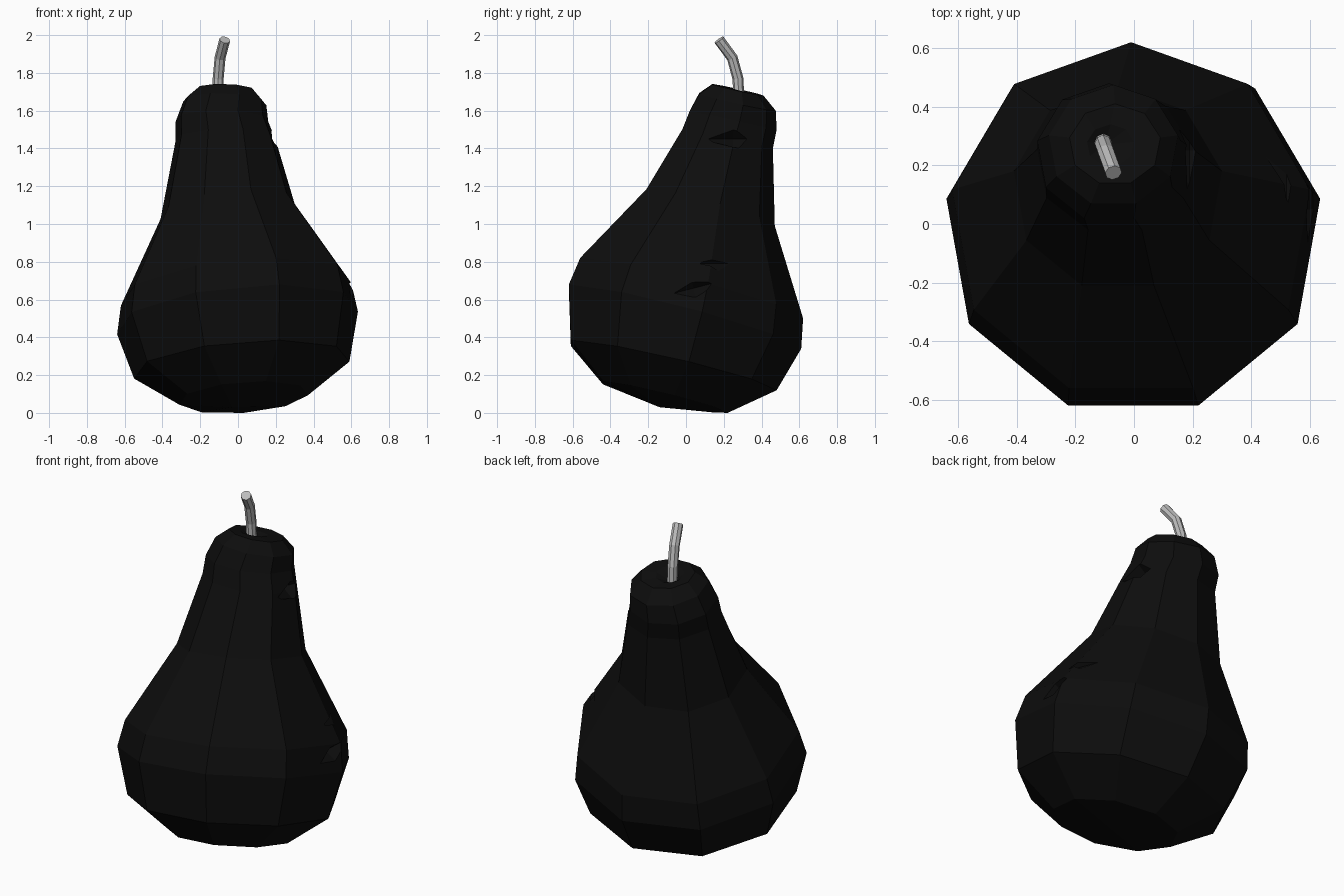
import bpy, bmesh
from math import cos, sin, pi
from mathutils import Vector, Euler

if "Cube" in bpy.data.objects:
    bpy.data.objects.remove(bpy.data.objects["Cube"])


def material(name, value):
    m = bpy.data.materials.new(name)
    m.use_nodes = True
    m.diffuse_color = (value, value, value, 1)
    m.node_tree.nodes["Principled BSDF"].inputs["Base Color"].default_value = (value, value, value, 1)
    return m


def make_object(name, bm, mat):
    bmesh.ops.recalc_face_normals(bm, faces=bm.faces)
    mesh = bpy.data.meshes.new(name)
    bm.to_mesh(mesh)
    bm.free()
    mesh.materials.append(mat)
    ob = bpy.data.objects.new(name, mesh)
    bpy.context.collection.objects.link(ob)
    return ob


def loft(name, rings, mat, start=None, end=None):
    """Skin rings of points; close each end with a pole point or a flat cap."""
    bm = bmesh.new()
    loops = [[bm.verts.new(p) for p in ring] for ring in rings]
    n = len(loops[0])
    for a, b in zip(loops, loops[1:]):
        for i in range(n):
            j = (i + 1) % n
            bm.faces.new((a[i], a[j], b[j], b[i]))
    for loop, pole in ((loops[0], start), (loops[-1], end)):
        if pole:
            tip = bm.verts.new(pole)
            for i in range(n):
                bm.faces.new((loop[i], loop[(i + 1) % n], tip))
        else:
            bm.faces.new(loop)
    return make_object(name, bm, mat)


def tilted_ring(left, right, front, back, z_front, z_back, rise):
    """Nine-sided ring with a corner at the back and a flat edge in front."""
    rx = (right - left) / 1.97
    ry = (back - front) / 1.94
    cx, cy = (left + right) / 2, back - ry
    points = []
    for i in range(9):
        a = pi / 2 + i * 2 * pi / 9
        x, y = cx + rx * cos(a), cy + ry * sin(a)
        t = (y - front) / (back - front)
        z = z_front + (z_back - z_front) * t + rise * (x - cx) / (right - left)
        points.append((x, y, max(z, 0)))
    return points


black = material("black skin", 0.004)
grey = material("grey stem", 0.5)

# Body: left, right, front, back, front height, back height, sideways rise
profile = [
    (-.31, .37, -.44, .22, .16, .00, .05),
    (-.55, .59, -.61, .48, .37, .12, .09),
    (-.64, .635, -.62, .61, .66, .34, .12),
    (-.62, .60, -.56, .62, .80, .50, .12),
    (-.41, .30, -.21, .47, 1.17, .99, .08),
    (-.33, .20, -.02, .46, 1.50, 1.40, .0),
    (-.33, .16, .02, .48, 1.60, 1.50, .0),
    (-.29, .15, .07, .475, 1.69, 1.60, -.02),
    (-.22, .09, .14, .41, 1.74, 1.68, -.01),
    (-.16, .00, .20, .34, 1.73, 1.69, .0),
]
body = loft("pear_body", [tilted_ring(*p) for p in profile], black,
            start=(-.03, -.14, .03), end=(-.10, .27, 1.67))

# Dents on the left flank: location, half sizes, roll about x
dents = [
    ((.19, .25, 1.45), (.07, .15, .06), 0),
    ((.52, .23, .79), (.07, .17, .06), 0),
    ((.61, .04, .66), (.06, .15, .05), .25),
    ((.60, .28, .56), (.05, .13, .12), .4),
]
for place, size, roll in dents:
    bm = bmesh.new()
    bmesh.ops.create_uvsphere(bm, u_segments=4, v_segments=2, radius=1)
    turn = Euler((roll, 0, 0)).to_matrix()
    for v in bm.verts:
        v.co = turn @ (v.co * Vector(size)) + Vector(place)
    cutter = make_object("dent_cutter", bm, black)
    cutter.hide_render = True
    mod = body.modifiers.new("dent", "BOOLEAN")
    mod.operation, mod.solver, mod.object = "DIFFERENCE", "EXACT", cutter
    bpy.context.view_layer.objects.active = body
    bpy.ops.object.modifier_apply(modifier=mod.name)
    bpy.data.objects.remove(cutter)

# Stem: bent tube following a short path
path = [Vector(p) for p in ((-.105, .28, 1.66), (-.105, .275, 1.77),
                            (-.095, .245, 1.88), (-.07, .175, 1.975))]
rings = []
for k, p in enumerate(path):
    d = (path[min(k + 1, 3)] - path[max(k - 1, 0)]).normalized()
    side = d.cross(Vector((0, 1, 0))).normalized()
    up = side.cross(d)
    rings.append([p + .029 * (side * cos(i * pi / 4) + up * sin(i * pi / 4)) for i in range(8)])
loft("stem", rings, grey)
